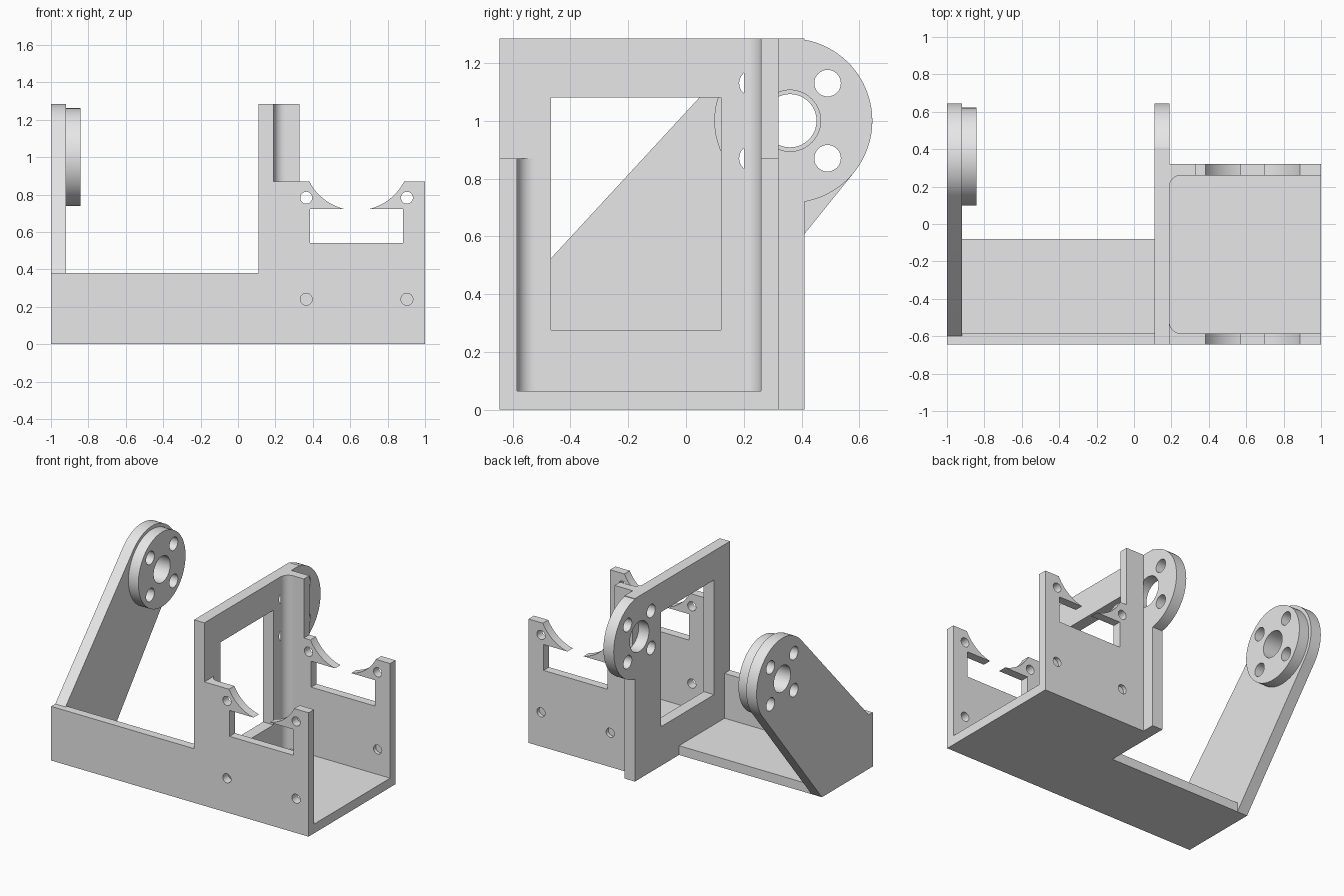
import bpy
import bmesh
import math

cube = bpy.data.objects.get("Cube")
if cube:
    bpy.data.objects.remove(cube, do_unlink=True)

grey = bpy.data.materials.new("light_grey")
grey.use_nodes = True
grey.diffuse_color = (0.8, 0.8, 0.8, 1)
grey.node_tree.nodes["Principled BSDF"].inputs["Base Color"].default_value = (0.8, 0.8, 0.8, 1)

PLACE = {
    "x": lambda u, v, t: (t, u, v),
    "y": lambda u, v, t: (u, t, v),
    "z": lambda u, v, t: (u, v, t),
}


def arc(cu, cv, r, start, end, n=48):
    angles = [math.radians(start + (end - start) * i / n) for i in range(n + 1)]
    return [(cu + r * math.cos(a), cv + r * math.sin(a)) for a in angles]


def circle(cu, cv, r, n=64):
    return arc(cu, cv, r, 0, 360, n)[:-1]


def rect(u0, u1, v0, v1):
    return [(u0, v0), (u1, v0), (u1, v1), (u0, v1)]


def prism(name, outline, axis, lo, hi):
    """Extrude a 2D outline along an axis."""
    bm = bmesh.new()
    ends = [[bm.verts.new(PLACE[axis](u, v, t)) for u, v in outline] for t in (lo, hi)]
    for ring in ends:
        bm.faces.new(ring)
    for i in range(len(outline)):
        j = (i + 1) % len(outline)
        bm.faces.new((ends[0][i], ends[0][j], ends[1][j], ends[1][i]))
    bmesh.ops.recalc_face_normals(bm, faces=bm.faces)
    mesh = bpy.data.meshes.new(name)
    bm.to_mesh(mesh)
    bm.free()
    mesh.materials.append(grey)
    obj = bpy.data.objects.new(name, mesh)
    bpy.context.collection.objects.link(obj)
    return obj


def activate(obj):
    bpy.ops.object.select_all(action="DESELECT")
    obj.select_set(True)
    bpy.context.view_layer.objects.active = obj


def cut(obj, outline, axis, lo, hi):
    cutter = prism("cutter", outline, axis, lo, hi)
    cutter.hide_render = True
    mod = obj.modifiers.new("cut", "BOOLEAN")
    mod.operation = "DIFFERENCE"
    mod.solver = "EXACT"
    mod.object = cutter
    activate(obj)
    bpy.ops.object.modifier_apply(modifier=mod.name)
    bpy.data.objects.remove(cutter, do_unlink=True)


def smooth(obj):
    activate(obj)
    bpy.ops.object.shade_smooth_by_angle(angle=math.radians(30))


# Shared dimensions
FRONT, FRONT_IN, BACK_IN, BACK = -0.645, -0.585, 0.26, 0.32
FLOOR = 0.065
PY, PZ, PR = 0.36, 1.0, 0.285   # pivot centre and lug radius


def pivot_holes(obj, lo, hi, bore):
    """Central bore with four bolt holes around it."""
    cut(obj, circle(PY, PZ, bore), "x", lo, hi)
    for sy in (-1, 1):
        for sz in (-1, 1):
            cut(obj, circle(PY + sy * 0.13, PZ + sz * 0.13, 0.046, 32), "x", lo, hi)


# Slanted arm with a rounded pivot end
arm_outline = [(FRONT, 0), (FRONT, 0.38), (-0.6, 0.38)]
arm_outline += arc(PY, PZ, PR, 137.3, -38.9) + [(-0.08, 0)]
arm = prism("pivot_arm", arm_outline, "x", -1, -0.92)
pivot_holes(arm, -1.1, -0.8, 0.092)
smooth(arm)

# Raised disc on the inner side of the arm
boss = prism("pivot_disc", circle(PY, PZ, 0.262), "x", -0.92, -0.843)
pivot_holes(boss, -1.1, -0.8, 0.092)
smooth(boss)

# Tall middle wall with window and rounded lug
wall_outline = [(FRONT, 0), (FRONT, 1.285), (0.41, 1.285)]
wall_outline += arc(PY, PZ, PR, 79.9, -79.9) + [(0.41, 0)]
wall = prism("middle_wall", wall_outline, "x", 0.11, 0.19)
cut(wall, rect(-0.468, 0.122, 0.275, 1.08), "x", 0, 0.3)
pivot_holes(wall, 0, 0.3, 0.106)
smooth(wall)

# Floors and low front rail
prism("left_floor", rect(-0.92, 0.11, FRONT_IN, -0.08), "z", 0, FLOOR)
prism("right_floor", rect(0.19, 1, FRONT_IN, BACK_IN), "z", 0, FLOOR)
prism("front_rail", rect(-0.92, 0.11, 0, 0.38), "y", FRONT, FRONT_IN)

# Front and back mounting walls with cradle, slot and screw holes
front = prism("front_wall", rect(0.19, 1, 0, 0.87), "y", FRONT, FRONT_IN)
back_outline = [(0.19, 0), (1, 0), (1, 0.87), (0.33, 0.87), (0.33, 1.285), (0.19, 1.285)]
back = prism("back_wall", back_outline, "y", BACK_IN, BACK)
MID = (BACK_IN + BACK) / 2
for plate, lo, hi in ((front, FRONT, FRONT_IN), (back, BACK_IN, BACK)):
    a, b = lo - 0.05, hi + 0.05
    # cradle arc closed above the wall, clear of the tall tab
    cut(plate, arc(0.635, 1.0, PR, 207, 333), "y", a, b)
    cut(plate, rect(0.386, 0.882, 0.54, 0.722), "y", a, b)
    for x in (0.365, 0.903):
        cut(plate, circle(x, 0.783, 0.032, 32), "y", a, b)
        if plate is front:
            cut(plate, circle(x, 0.24, 0.032, 32), "y", a, b)
        else:
            # blind holes from both faces
            cut(plate, circle(x, 0.24, 0.032, 32), "y", a, MID - 0.004)
            cut(plate, circle(x, 0.24, 0.032, 32), "y", MID + 0.004, b)
    smooth(plate)

# Rounded inner corners beside the middle wall
R = 0.06
for name, y, s, top in (("front_fillet", FRONT_IN, 1, 0.87), ("back_fillet", BACK_IN, -1, 1.285)):
    outline = [(0.19, y)] + arc(0.19 + R, y + s * R, R, 180, 180 + s * 90, 12)
    smooth(prism(name, outline, "z", FLOOR, top))
